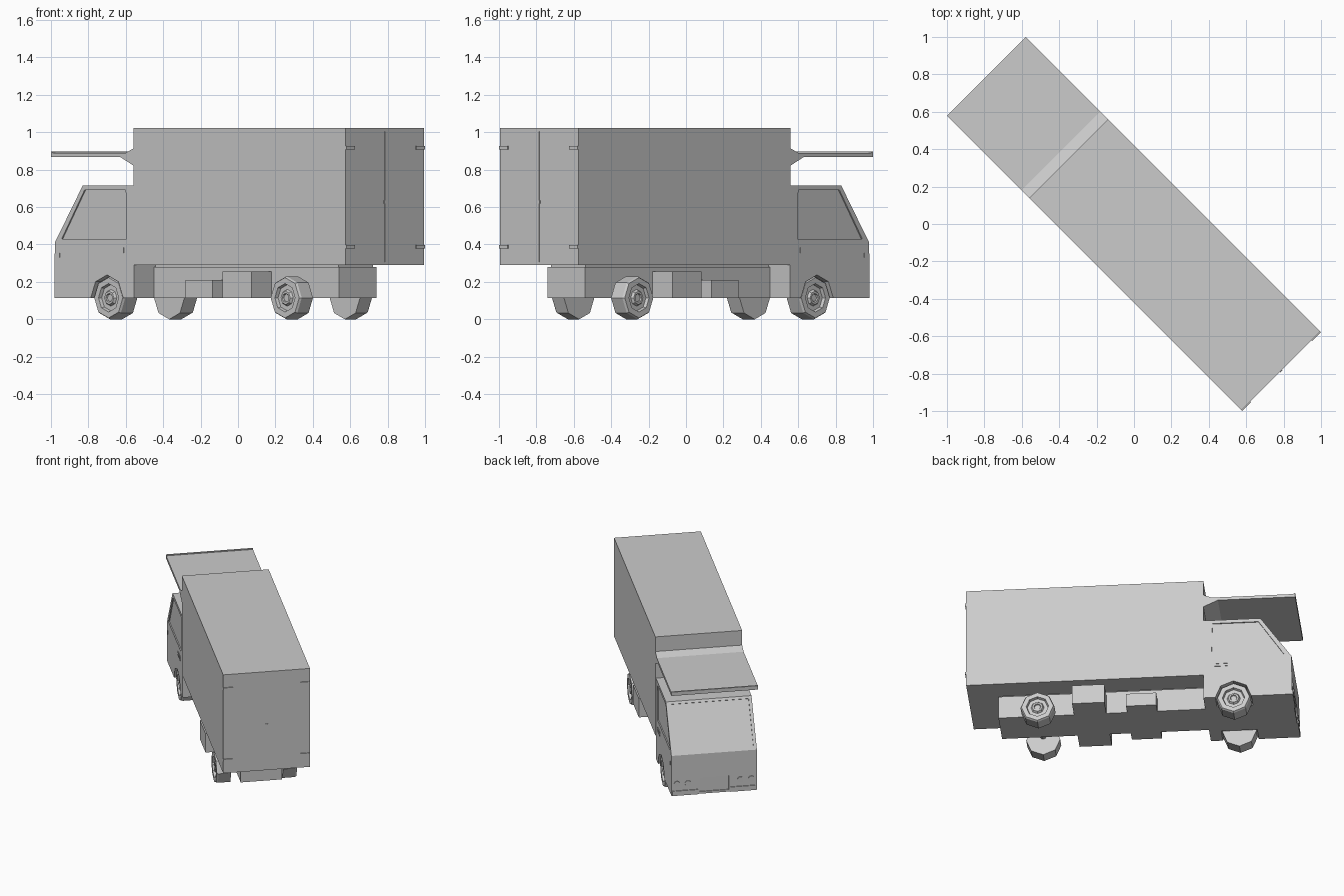
import bpy, bmesh, math
from mathutils import Matrix

if "Cube" in bpy.data.objects:
    bpy.data.objects.remove(bpy.data.objects["Cube"])

# The truck is built along local X (rear = +X), then turned 45 degrees
TURN = Matrix.Rotation(-math.pi / 4, 4, 'Z')
HALF = 0.297


def finish(name, bm):
    bmesh.ops.remove_doubles(bm, verts=bm.verts, dist=1e-5)
    bmesh.ops.recalc_face_normals(bm, faces=bm.faces)
    me = bpy.data.meshes.new(name)
    bm.to_mesh(me)
    bm.free()
    me.transform(TURN)
    ob = bpy.data.objects.new(name, me)
    bpy.context.collection.objects.link(ob)
    return ob


def prism(name, profile, v0, v1):
    """Extrude an (x, z) side profile across the width."""
    bm = bmesh.new()
    face = bm.faces.new([bm.verts.new((x, v0, z)) for x, z in profile])
    ext = bmesh.ops.extrude_face_region(bm, geom=[face])['geom']
    bmesh.ops.translate(bm, vec=(0, v1 - v0, 0),
                        verts=[g for g in ext if isinstance(g, bmesh.types.BMVert)])
    return finish(name, bm)


def box(name, x0, x1, v0, v1, z0, z1):
    return prism(name, [(x0, z0), (x1, z0), (x1, z1), (x0, z1)], v0, v1)


def lathe(name, rings, x, z, sides=8):
    """Revolve (radius, v) rings about a cross axle at x, z."""
    bm = bmesh.new()
    loops = []
    for r, v in rings:
        loops.append([bm.verts.new((x + r * math.cos(2 * math.pi * i / sides), v,
                                    z + r * math.sin(2 * math.pi * i / sides)))
                      for i in range(sides)])
    bm.faces.new(loops[0])
    bm.faces.new(loops[-1])
    for a, b in zip(loops, loops[1:]):
        for i in range(sides):
            j = (i + 1) % sides
            bm.faces.new((a[i], a[j], b[j], b[i]))
    return finish(name, bm)


def cut(ob, cutters):
    for c in cutters:
        c.hide_render = True
        m = ob.modifiers.new('cut', 'BOOLEAN')
        m.operation, m.solver, m.object = 'DIFFERENCE', 'EXACT', c
    dg = bpy.context.evaluated_depsgraph_get()
    me = bpy.data.meshes.new_from_object(ob.evaluated_get(dg))
    ob.modifiers.clear()
    ob.data = me
    for c in cutters:
        bpy.data.objects.remove(c)


# Cargo body with roof shelf over the cab
box('cargo_body', -0.495, 1.11, -HALF, HALF, 0.29, 1.022)
prism('roof_shelf', [(-0.49, 0.915), (-0.552, 0.89), (-1.105, 0.89), (-1.105, 0.896),
                     (-1.117, 0.896), (-1.117, 0.868), (-0.594, 0.868), (-0.49, 0.82)],
      -HALF, HALF)

# Cab with recessed windows and wheel arches
CW = 0.293
FX, RX, WZ = -0.698, 0.63, 0.115
cab = prism('cab', [(-1.095, 0.115), (-0.495, 0.115), (-0.495, 0.715),
                    (-0.881, 0.715), (-1.092, 0.41)], -CW, CW)


def slope(t, d):
    return (-1.092 + 0.211 * t + 0.82 * d, 0.41 + 0.305 * t - 0.57 * d)


cutters = [prism('windshield_cut', [slope(0.05, -0.02), slope(0.95, -0.02),
                                    slope(0.95, 0.008), slope(0.05, 0.008)], -0.272, 0.272)]
for s in (-1, 1):
    cutters.append(prism('side_window_cut', [(-1.04, 0.43), (-0.55, 0.43), (-0.556, 0.69),
                                             (-0.868, 0.69)], s * (CW - 0.008), s * 0.35))
    cutters.append(lathe('arch_cut', [(0.122, s * 0.165), (0.122, s * 0.35)], FX, WZ))
cutters.append(box('plate_cut', -1.2, -1.088, -0.1, 0.1, 0.13, 0.235))
cut(cab, cutters)

# Chassis
box('chassis', -0.5, 0.905, -0.141, 0.141, 0.115, 0.28)
box('subframe', -0.5, 0.89, -0.13, 0.13, 0.275, 0.295)

for s, side in ((-1, 'left'), (1, 'right')):
    # Wheels with dished hubs
    for x, end, out in ((FX, 'front', 0.281), (RX, 'rear', 0.275)):
        lathe(f'{end}_{side}_wheel',
              [(0.115, s * 0.178), (0.115, s * (out - 0.012)), (0.108, s * out),
               (0.076, s * out), (0.07, s * (out - 0.018)), (0.045, s * (out - 0.018)),
               (0.036, s * (out - 0.004)), (0.024, s * (out - 0.004)),
               (0.02, s * (out - 0.012))], x, WZ)
    # Tanks slung beside the chassis
    box(f'{side}_large_tank', 0.175, 0.394, s * 0.14, s * 0.292, 0.115, 0.255)
    box(f'{side}_small_tank', -0.17, 0.034, s * 0.14, s * 0.227, 0.115, 0.21)
    # Door handle and side marker
    for z in (0.36, 0.38):
        box(f'{side}_handle_bar', -0.66, -0.573, s * CW, s * (CW + 0.004), z - 0.005, z + 0.005)
    box(f'{side}_handle_end', -0.58, -0.57, s * CW, s * (CW + 0.004), 0.355, 0.385)
    box(f'{side}_marker', -1.062, -1.054, s * CW, s * (CW + 0.004), 0.33, 0.355)
    # Bumper strip and paired headlights
    box(f'{side}_bumper', -1.101, -1.09, s * 0.11, s * 0.288, 0.115, 0.15)
    for v in (0.18, 0.255):
        bm = bmesh.new()
        bmesh.ops.create_cone(bm, cap_ends=True, segments=12, radius1=0.021, radius2=0.021,
                              depth=0.012, matrix=Matrix.Translation((-1.094, s * v, 0.2))
                              @ Matrix.Rotation(math.pi / 2, 4, 'Y'))
        finish(f'{side}_headlight', bm)
    # Rear door hinges
    for z in (0.387, 0.918):
        box(f'{side}_door_hinge', 1.105, 1.117, s * 0.232, s * HALF, z - 0.009, z + 0.009)

# Axles, rear door seam and latch
for x, end in ((FX, 'front'), (RX, 'rear')):
    lathe(f'{end}_axle', [(0.02, -0.19), (0.02, 0.19)], x, WZ + 0.025)
box('door_seam', 1.105, 1.112, -0.002, 0.002, 0.305, 1.005)
box('door_latch', 1.105, 1.115, -0.008, 0.008, 0.62, 0.635)
